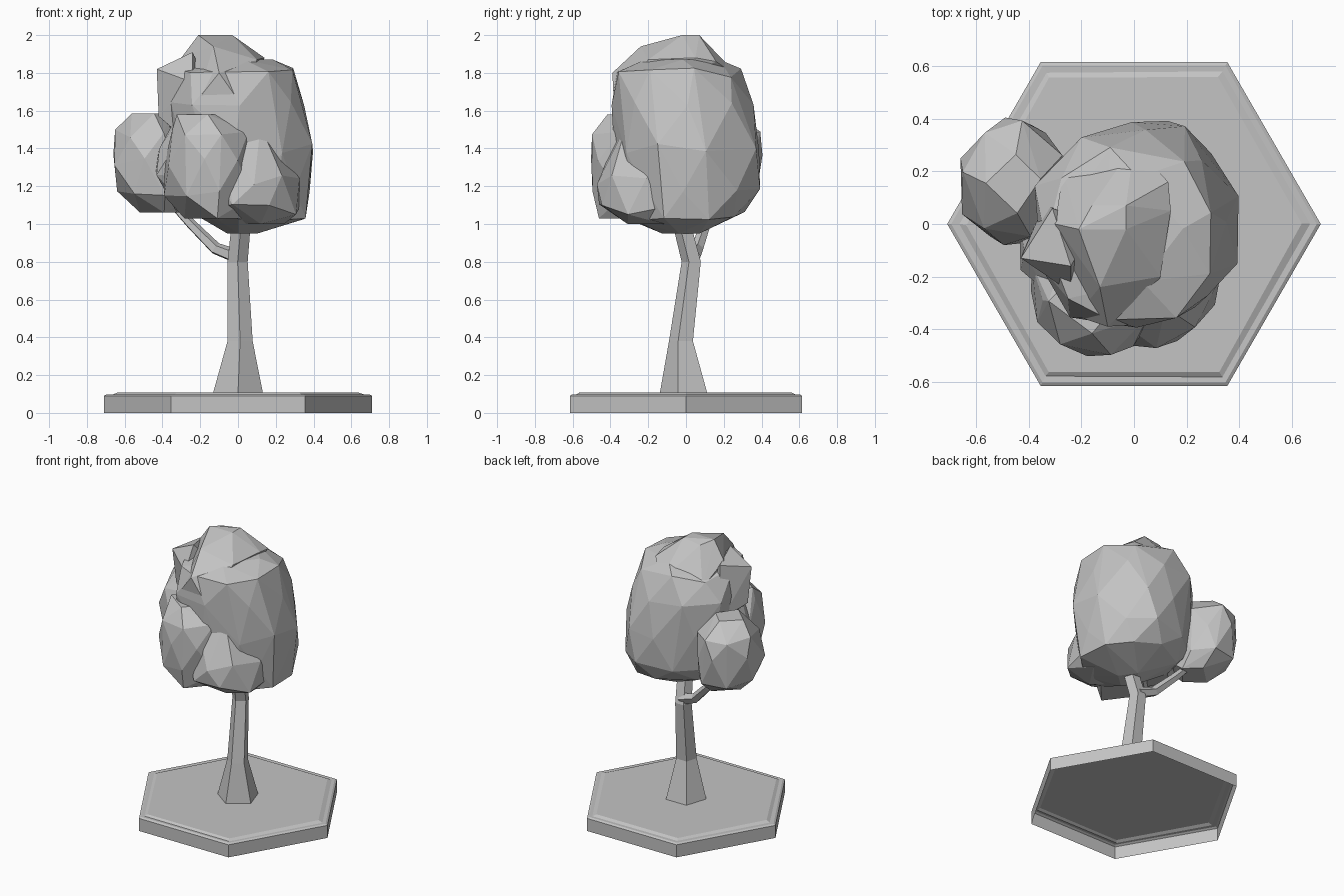
import bpy, bmesh, math, random
from mathutils import Vector

if "Cube" in bpy.data.objects:
    bpy.data.objects.remove(bpy.data.objects["Cube"])

random.seed(4)
grey = bpy.data.materials.new("plain grey")
grey.diffuse_color = (0.55, 0.55, 0.55, 1)
grey.use_nodes = True
grey.node_tree.nodes["Principled BSDF"].inputs["Base Color"].default_value = grey.diffuse_color


def finish(bm, name):
    bmesh.ops.recalc_face_normals(bm, faces=bm.faces[:])
    mesh = bpy.data.meshes.new(name)
    bm.to_mesh(mesh)
    bm.free()
    mesh.materials.append(grey)
    obj = bpy.data.objects.new(name, mesh)
    bpy.context.collection.objects.link(obj)
    return obj


def loft(name, rings, cap_start=True):
    """Join equal-sided rings of points into a tube."""
    bm = bmesh.new()
    loops = [[bm.verts.new(p) for p in ring] for ring in rings]
    n = len(loops[0])
    for a, b in zip(loops, loops[1:]):
        for i in range(n):
            j = (i + 1) % n
            bm.faces.new((a[i], a[j], b[j], b[i]))
    bm.faces.new(loops[-1])
    if cap_start:
        bm.faces.new(loops[0][::-1])
    return finish(bm, name)


def polygon(n, r, start=0.0):
    return [Vector((r * math.cos(start + math.tau * i / n),
                    r * math.sin(start + math.tau * i / n), 0)) for i in range(n)]


def hull(name, points):
    bm = bmesh.new()
    for p in points:
        bm.verts.new(p)
    bmesh.ops.convex_hull(bm, input=bm.verts[:])
    loose = [v for v in bm.verts if not v.link_faces]
    bmesh.ops.delete(bm, geom=loose, context='VERTS')
    return finish(bm, name)


def leaf_clump(name, levels, sides):
    """Faceted clump from uneven rings: z, centre x, centre y, radius x, radius y."""
    pts = []
    for k, (z, cx, cy, rx, ry) in enumerate(levels):
        end = k in (0, len(levels) - 1)
        n = 4 if end else sides
        for i in range(n):
            a = math.tau * (i + 0.5 * (k % 2) + random.uniform(-.15, .15)) / n
            s = random.uniform(0.97, 1.07)
            dz = 0 if end else random.uniform(-.03, .03)
            pts.append((cx + rx * s * math.cos(a), cy + ry * s * math.sin(a), z + dz))
    return hull(name, pts)


# hexagonal base, open underneath, with a slightly raised uneven ground
base_rings = []
for r, z, wobble in ((.71, 0, 0), (.71, .09, 0), (.695, .098, 0),
                     (.665, .097, .006), (.645, .108, .008)):
    base_rings.append([p + Vector((random.uniform(-wobble, wobble),
                                   random.uniform(-wobble, wobble), z))
                       for p in polygon(6, r)])
loft("base", base_rings, cap_start=False)

# five-sided trunk, flared at the foot
trunk_rings = [[p + Vector((x, y, z)) for p in polygon(5, r, -math.pi / 2)]
               for x, y, z, r in ((0, 0, .108, .138), (.011, -.02, .38, .07),
                                  (-.002, .033, .80, .056), (.012, -.005, .95, .054),
                                  (.015, -.02, 1.0, .05))]
loft("trunk", trunk_rings, cap_start=False)

# side branch reaching into the small clump
path = [Vector(p) for p in ((0, .04, .825), (-.12, .06, .87), (-.25, .105, 1.0), (-.36, .14, 1.12))]
branch_rings = []
for i, (p, r) in enumerate(zip(path, (.04, .034, .028, .022))):
    tangent = path[min(i + 1, 3)] - path[max(i - 1, 0)]
    turn = Vector((0, 0, 1)).rotation_difference(tangent)
    branch_rings.append([p + turn @ q for q in polygon(5, r)])
loft("branch", branch_rings)

# crown: broad body with a flat shoulder, and a peak rising from its left half
leaf_clump("main_leaves", [
    (.95, .02, -.03, .08, .10), (1.04, .05, .0, .31, .30), (1.19, .03, .02, .36, .36),
    (1.40, .02, .01, .385, .38), (1.62, -.02, -.025, .37, .375), (1.80, -.01, -.05, .325, .335),
    (1.87, .04, -.02, .15, .19)], 9)
hull("top_leaves", [
    (-.21, -.02, 2.0), (-.03, .07, 2.0), (-.03, -.02, 2.0), (-.16, .07, 1.98),
    (-.13, -.24, 1.94), (-.10, -.39, 1.80), (-.22, -.35, 1.65), (.04, -.38, 1.60),
    (.10, -.20, 1.87), (.14, .05, 1.88), (.13, .16, 1.86), (0, .30, 1.76),
    (-.27, .20, 1.75), (-.30, 0, 1.88)])
# lower front lobes
leaf_clump("front_leaves", [
    (1.03, -.12, -.26, .17, .19), (1.17, -.15, -.26, .23, .24), (1.32, -.15, -.25, .24, .25),
    (1.48, -.14, -.27, .21, .24), (1.58, -.18, -.26, .14, .15)], 7)
leaf_clump("low_leaves", [
    (1.0, .10, -.15, .15, .15), (1.08, .07, -.19, .26, .27), (1.23, .06, -.19, .26, .27),
    (1.52, .0, -.2, .17, .17)], 8)
leaf_clump("left_leaves", [
    (1.06, -.24, -.06, .08, .12), (1.28, -.30, -.08, .15, .18), (1.42, -.28, -.08, .14, .18),
    (1.56, -.26, -.1, .08, .1)], 6)
# small clump on the branch
leaf_clump("side_leaves", [
    (1.06, -.40, .14, .12, .11), (1.15, -.44, .15, .19, .22), (1.34, -.465, .16, .215, .235),
    (1.47, -.45, .17, .20, .215), (1.585, -.46, .15, .10, .11)], 7)

# pointed tuft on the upper left
hull("leaf_tuft", [(-.43, -.13, 1.82), (-.31, .06, 1.87), (-.24, -.16, 1.91),
                   (-.28, -.18, 1.45), (-.42, -.10, 1.57), (-.15, 0, 1.70),
                   (-.34, .08, 1.5), (-.24, -.26, 1.75)])
